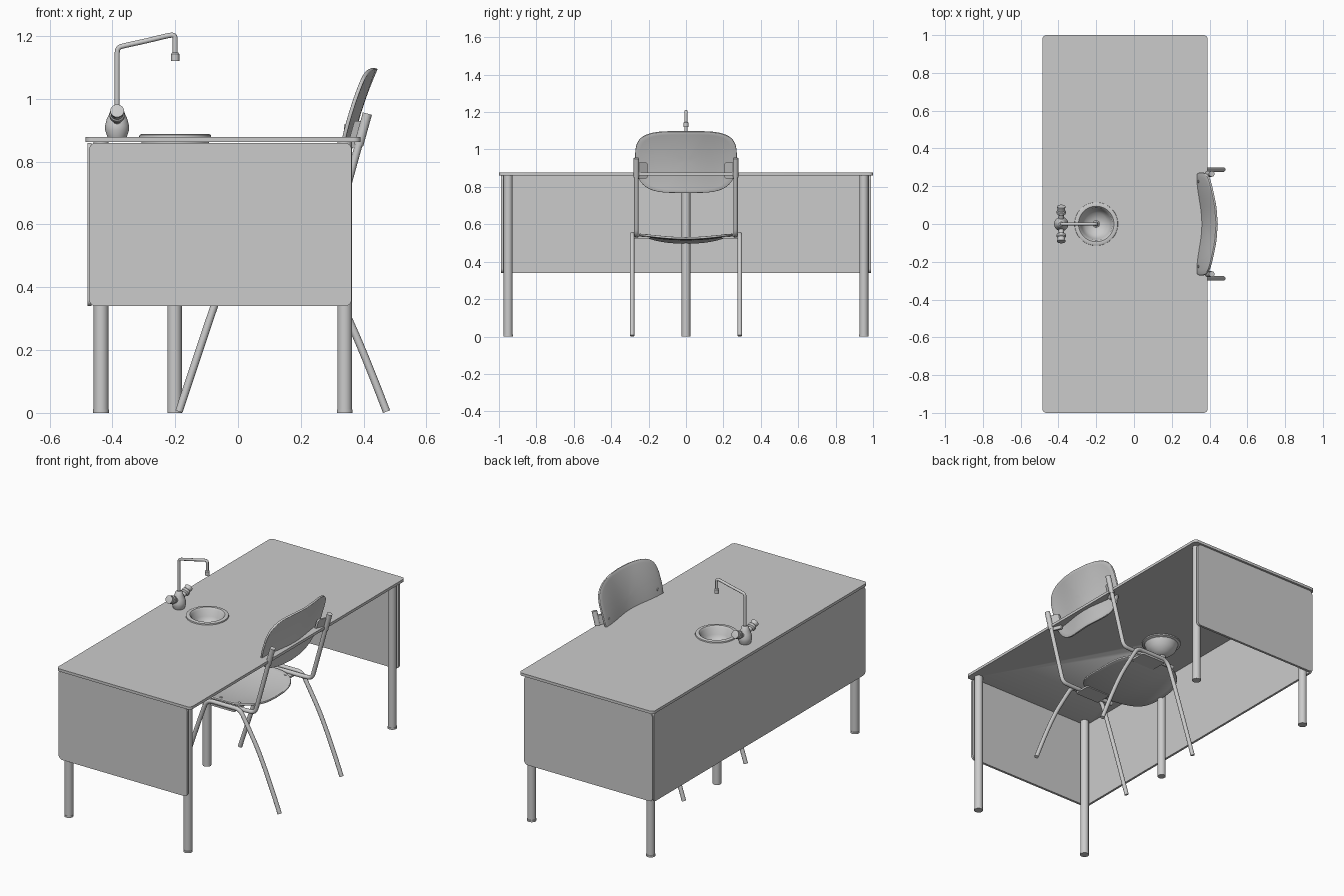
import bpy, bmesh
from math import sin, cos, pi, radians
from mathutils import Vector

if "Cube" in bpy.data.objects:
    bpy.data.objects.remove(bpy.data.objects["Cube"])


def activate(ob):
    bpy.ops.object.select_all(action='DESELECT')
    ob.select_set(True)
    bpy.context.view_layer.objects.active = ob


def finish(name, bm, angle=35):
    bmesh.ops.remove_doubles(bm, verts=bm.verts, dist=1e-5)
    bmesh.ops.recalc_face_normals(bm, faces=bm.faces)
    me = bpy.data.meshes.new(name)
    bm.to_mesh(me)
    bm.free()
    ob = bpy.data.objects.new(name, me)
    bpy.context.collection.objects.link(ob)
    activate(ob)
    bpy.ops.object.shade_smooth_by_angle(angle=radians(angle))
    return ob


def plate(name, a0, a1, b0, b1, c0, c1, rad, place):
    """Round-cornered slab: outline in (a, b), thickness along c."""
    bm = bmesh.new()
    pts = []
    for i, (a, b) in enumerate([(a1 - rad, b1 - rad), (a0 + rad, b1 - rad),
                                (a0 + rad, b0 + rad), (a1 - rad, b0 + rad)]):
        for k in range(7):
            t = (i + k / 6) * pi / 2
            pts.append((a + rad * cos(t), b + rad * sin(t)))
    lo = [bm.verts.new(place(a, b, c0)) for a, b in pts]
    hi = [bm.verts.new(place(a, b, c1)) for a, b in pts]
    bm.faces.new(lo)
    bm.faces.new(hi)
    for i in range(len(pts)):
        j = (i + 1) % len(pts)
        bm.faces.new((lo[i], lo[j], hi[j], hi[i]))
    return finish(name, bm)


def lathe(name, profile, origin, axis=(0, 0, 1), n=40):
    """Revolve (radius, height) points about an axis."""
    bm = bmesh.new()
    q = Vector((0, 0, 1)).rotation_difference(Vector(axis))
    rings = []
    for r, h in profile:
        if r == 0:
            rings.append([bm.verts.new(q @ Vector((0, 0, h)) + Vector(origin))] * n)
        else:
            rings.append([bm.verts.new(q @ Vector((r * cos(2 * pi * k / n), r * sin(2 * pi * k / n), h))
                                       + Vector(origin)) for k in range(n)])
    for p, s in zip(rings, rings[1:]):
        for k in range(n):
            m = (k + 1) % n
            bm.faces.new(list(dict.fromkeys((p[k], p[m], s[m], s[k]))))
    return finish(name, bm)


def rod(name, start, end, r, n=24):
    d = Vector(end) - Vector(start)
    return lathe(name, [(0, 0), (r, 0), (r, d.length), (0, d.length)], start, d.normalized(), n)


def tube(name, pts, r):
    """Smoothly bent pipe following control points."""
    cu = bpy.data.curves.new(name, 'CURVE')
    cu.dimensions = '3D'
    cu.bevel_depth, cu.bevel_resolution, cu.use_fill_caps = r, 4, True
    sp = cu.splines.new('NURBS')
    sp.points.add(len(pts) - 1)
    for p, co in zip(sp.points, pts):
        p.co = (*co, 1)
    sp.order_u, sp.use_endpoint_u, sp.resolution_u = 3, True, 8
    ob = bpy.data.objects.new(name, cu)
    bpy.context.collection.objects.link(ob)
    activate(ob)
    bpy.ops.object.convert(target='MESH')
    bpy.ops.object.shade_smooth_by_angle(angle=radians(40))
    return ob


def shell(name, outline, surface, thickness, n=64, rings=10):
    """Curved sheet: concentric rings of an outline laid onto a surface."""
    bm = bmesh.new()
    mid = bm.verts.new(surface(*outline(0, 0)))
    prev = [mid] * n
    for i in range(1, rings + 1):
        cur = [bm.verts.new(surface(*outline(2 * pi * k / n, i / rings))) for k in range(n)]
        for k in range(n):
            m = (k + 1) % n
            bm.faces.new(list(dict.fromkeys((prev[k], prev[m], cur[m], cur[k]))))
        prev = cur
    ob = finish(name, bm)
    mod = ob.modifiers.new("thickness", 'SOLIDIFY')
    mod.thickness, mod.offset = thickness, 0
    bev = ob.modifiers.new("soft_edge", 'BEVEL')
    bev.width, bev.segments, bev.limit_method = 0.003, 2, 'ANGLE'
    bev.angle_limit = radians(50)
    return ob


def spow(v, e):
    return abs(v) ** e * (1 if v >= 0 else -1)


# Desk top with a hole for the sink
top = plate("desk_top", -.485, .39, -1, 1, .862, .878, .022, lambda a, b, c: (a, b, c))
cutter = rod("sink_cutter", (-.2, 0, .8), (-.2, 0, .95), .096, 40)
cutter.hide_render = True
cut = top.modifiers.new("sink_hole", 'BOOLEAN')
cut.operation, cut.object, cut.solver = 'DIFFERENCE', cutter, 'EXACT'
activate(top)
bpy.ops.object.modifier_apply(modifier=cut.name)
bpy.data.objects.remove(cutter)

# Panels and legs
plate("back_panel", -.985, .985, .34, .86, -.48, -.467, .02, lambda a, b, c: (c, a, b))
for s, side in ((-1, "front"), (1, "rear")):
    plate(side + "_end_panel", -.474, .362, .34, .86, .976, .99, .022,
          lambda a, b, c: (a, s * c, b))
    for x, end in ((-.436, "left"), (.34, "right")):
        lathe(f"{side}_{end}_desk_leg", [(0, 0), (.025, 0), (.025, .01), (.0235, .011),
                                         (.0235, .863), (0, .863)], (x, s * .951, 0), n=28)

# Sink, drain pipe and plug
lathe("sink", [(.115, .878), (.114, .885), (.108, .888), (.094, .887), (.086, .878), (.078, .84),
               (.06, .812), (.03, .798), (.018, .795), (.018, .775), (.026, .775), (.05, .79),
               (.08, .815), (.094, .85), (.108, .855), (.108, .862), (.095, .864), (.095, .878),
               (.115, .878)], (-.2, 0, 0), n=48)
rod("drain_pipe", (-.202, 0, 0), (-.202, 0, .785), .023, 28)
lathe("drain_plug", [(0, .799), (.012, .798), (.02, .793), (.02, .785), (0, .785)], (-.2, 0, 0), n=24)

# Tap
lathe("tap_body", [(0, .877), (.03, .877), (.032, .882), (.038, .9), (.038, .915), (.033, .935),
                   (.024, .955), (.019, .972), (.012, .978), (0, .978)], (-.385, 0, 0))
tube("tap_spout", [(-.385, 0, .965), (-.385, 0, 1.05), (-.385, 0, 1.135), (-.384, 0, 1.163),
                   (-.36, 0, 1.17), (-.29, 0, 1.185), (-.23, 0, 1.2), (-.2, 0, 1.205),
                   (-.2, 0, 1.175), (-.2, 0, 1.14)], .008)
lathe("tap_nozzle", [(0, 1.12), (.013, 1.12), (.013, 1.143), (.009, 1.148), (0, 1.148)],
      (-.2, 0, 0), n=24)
for s, side in ((-1, "front"), (1, "rear")):
    lathe(side + "_tap_knob", [(0, 0), (.014, 0), (.014, .035), (.024, .042), (.024, .055),
                               (.02, .06), (.02, .072), (.022, .076), (.022, .083), (0, .086)],
          (-.385, s * .018, .927), (0, s * .9, .42), 24)


# Chair seat and backrest
def seat_outline(t, r):
    return .03 + .225 * r * spow(cos(t), .62), .25 * r * spow(sin(t), .62)


def seat_surface(x, y):
    front = max(0, -.05 - x)
    back = max(0, x - .12)
    return x, y * (1 - .35 * front - .6 * back), .52 + .025 * (y / .25) ** 2 - .9 * front ** 2 + .3 * back ** 2


def back_outline(t, r):
    z = .157 * spow(sin(t), .55) if sin(t) > 0 else .172 * spow(sin(t), .85)
    return .272 * r * spow(cos(t), .5), .94 + r * z


def back_surface(y, z):
    t = z - .77
    return .333 + .12 * t + .5 * t * t + .0135 * cos(pi * y / .26), y, z


shell("chair_seat", seat_outline, seat_surface, .012)
shell("chair_backrest", back_outline, back_surface, .012)

# Chair frame, one set on each side
for s, side in ((-1, "front"), (1, "rear")):
    y = s * .288
    tube(side + "_chair_legs",
         [(.473, y, .004), (.368, y, .28), (.25, y, .49), (.215, y, .548), (.16, y, .548),
          (.06, y, .548), (.01, y, .548), (-.025, y, .5), (-.188, y, .004)], .012)
    y = s * .265
    tube(side + "_back_upright",
         [(.411, y, .95), (.353, y, .74), (.314, y, .6), (.298, y, .545), (.25, y, .54),
          (.1, y, .54), (-.06, y, .535)], .012)
    rod(side + "_upright_sleeve", (.384, y, .852), (.412, y, .953), .015)
    # Bracket joining the upright to the backrest
    lo, hi = sorted((s * .205, s * .272))
    plate(side + "_back_bracket", lo, hi, .845, .93, 0, .012, .012,
          lambda a, b, c: (.347 + .28 * (b - .845) + c + .5 * max(0, abs(a) - .22), a, b))
    # Support strip under the seat edge
    lo, hi = sorted((s * .19, s * .292))
    plate(side + "_seat_support", .02, .18, lo, hi, .524, .535, .01, lambda a, b, c: (a, b, c))
    for x in (.04, .16):
        z = seat_surface(x, s * .215)[2]
        rod(side + "_seat_screw", (x, s * .215, z), (x, s * .215, z + .009), .008, 16)
    for z in (.87, .91):
        x = back_surface(s * .225, z)[0]
        rod(side + "_back_screw", (x - .009, s * .225, z), (x, s * .225, z), .008, 16)
